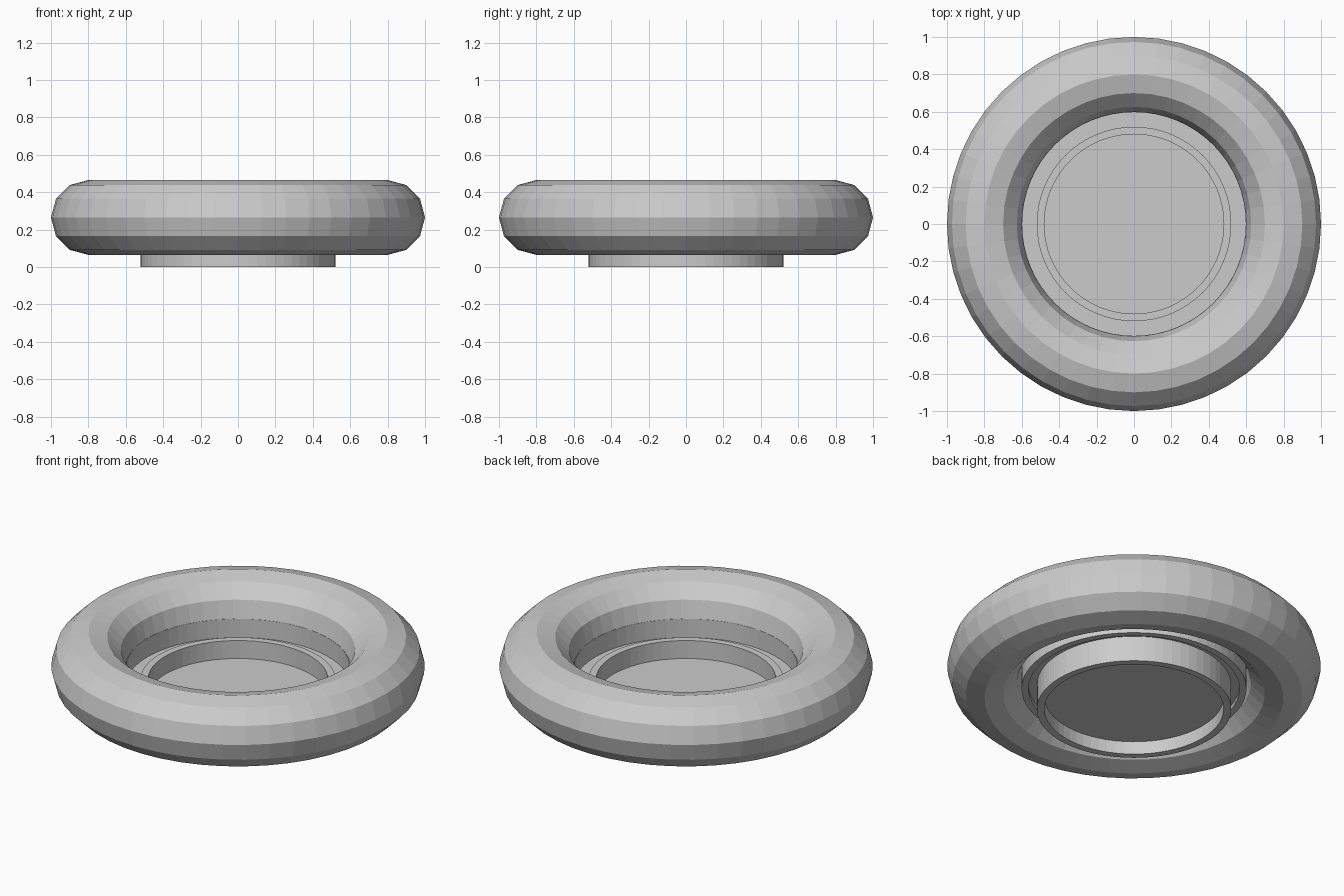
import bpy, bmesh
from math import cos, sin, tau

if "Cube" in bpy.data.objects:
    bpy.data.objects.remove(bpy.data.objects["Cube"])


def lathe(name, profile, sides):
    """Revolve a closed (radius, z) profile around the z axis."""
    bm = bmesh.new()
    rings = [[bm.verts.new((r * cos(tau * i / sides), r * sin(tau * i / sides), z))
              for r, z in profile] for i in range(sides)]
    n = len(profile)
    for i in range(sides):
        a, b = rings[i], rings[(i + 1) % sides]
        for j in range(n):
            k = (j + 1) % n
            bm.faces.new((a[j], b[j], b[k], a[k]))
    bmesh.ops.recalc_face_normals(bm, faces=bm.faces)
    mesh = bpy.data.meshes.new(name)
    bm.to_mesh(mesh)
    bm.free()
    ob = bpy.data.objects.new(name, mesh)
    bpy.context.collection.objects.link(ob)
    return ob


# Outer faceted ring
bpy.ops.mesh.primitive_torus_add(major_radius=0.8, minor_radius=0.2,
                                 major_segments=48, minor_segments=12,
                                 location=(0, 0, 0.265))
bpy.context.object.name = "outer_ring"

# Stepped collar with a downward lip, between the ring and the foot
lathe("collar", [(0.602, 0.265), (0.602, 0.126), (0.565, 0.126), (0.565, 0.15),
                 (0.52, 0.15), (0.52, 0.156), (0.598, 0.156), (0.598, 0.265)], 64)

# Foot tube the model stands on
lathe("foot_tube", [(0.48, 0), (0.52, 0), (0.52, 0.192), (0.48, 0.192)], 64)

# Thin floor disc recessed inside the foot
bpy.ops.mesh.primitive_cylinder_add(vertices=64, radius=0.482, depth=0.01,
                                    location=(0, 0, 0.081))
bpy.context.object.name = "floor_disc"
